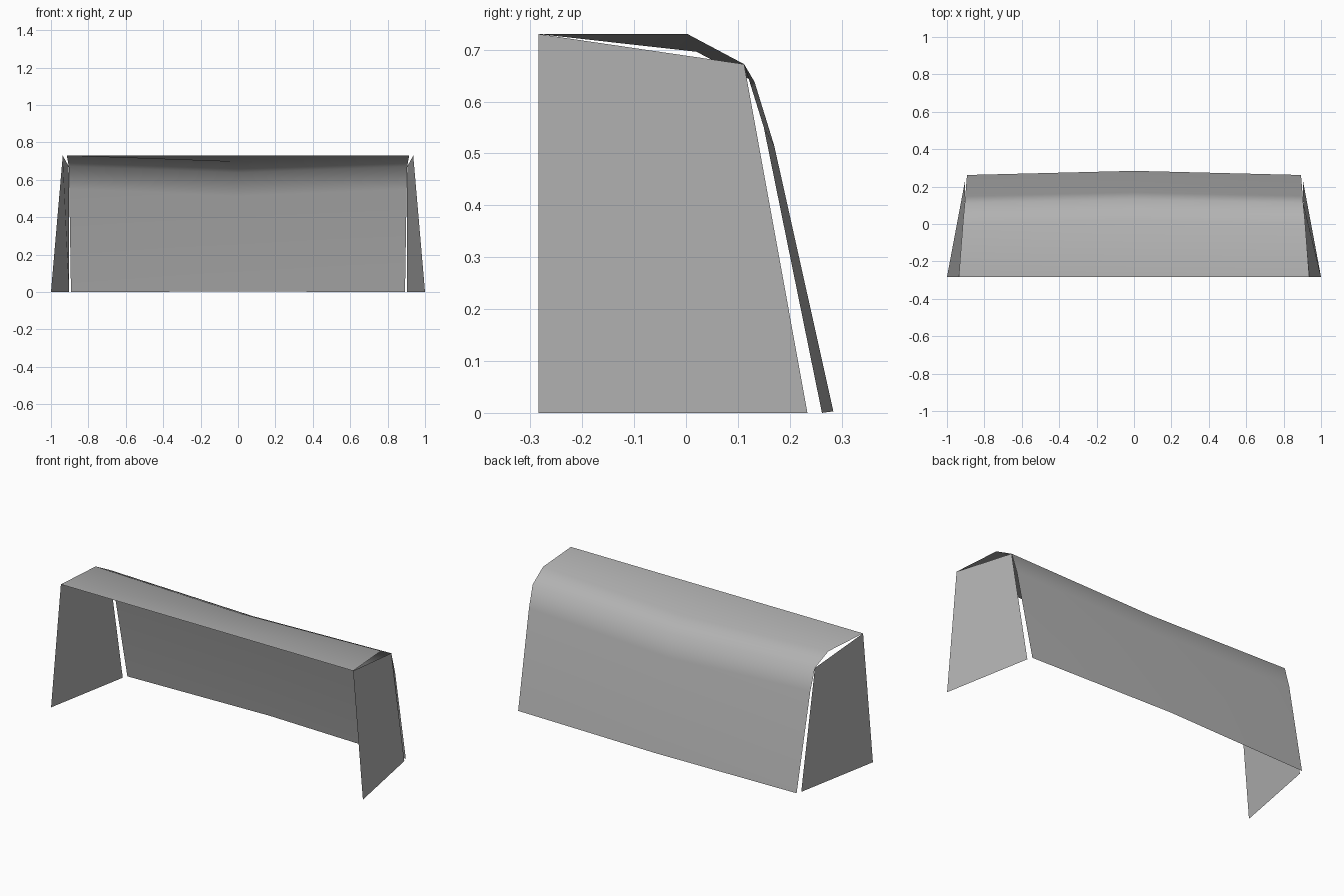
import bpy

if "Cube" in bpy.data.objects:
    bpy.data.objects.remove(bpy.data.objects["Cube"])

grey = bpy.data.materials.new("plain grey")
grey.diffuse_color = (0.45, 0.45, 0.45, 1)
grey.use_nodes = True
grey.node_tree.nodes["Principled BSDF"].inputs["Base Color"].default_value = grey.diffuse_color


def sheet(name, verts, faces, smooth=False):
    """Single-sided thin sheet from a few points."""
    mesh = bpy.data.meshes.new(name)
    mesh.from_pydata(verts, [], faces)
    mesh.materials.append(grey)
    for p in mesh.polygons:
        p.use_smooth = smooth
    obj = bpy.data.objects.new(name, mesh)
    bpy.context.collection.objects.link(obj)
    return obj


# Roof and back: one bent sheet, profile at the ends (x, y, z) and in the middle (y, z)
end = [(0.937, -0.284, 0.73), (0.915, 0.003, 0.73), (0.905, 0.112, 0.672),
       (0.902, 0.150, 0.55), (0.893, 0.262, 0.0)]
middle = [(-0.284, 0.73), (0.02, 0.696), (0.132, 0.638), (0.17, 0.515), (0.284, 0.003)]

n = len(end)
verts = [(-x, y, z) for x, y, z in end]
verts += [(0, y, z) for y, z in middle]
verts += end
faces = [(c * n + i, (c + 1) * n + i, (c + 1) * n + i + 1, c * n + i + 1)
         for c in range(2) for i in range(n - 1)]
sheet("roof_and_back", verts, faces, smooth=True)

# Leaning end panels, mirrored left and right
panel = [(1.0, -0.284, 0), (0.903, 0.234, 0), (0.905, 0.112, 0.672), (0.937, -0.284, 0.73)]
for side, s in (("right", 1), ("left", -1)):
    order = (0, 1, 2, 3) if s > 0 else (3, 2, 1, 0)
    sheet(side + "_end_panel", [(s * x, y, z) for x, y, z in panel], [order])
